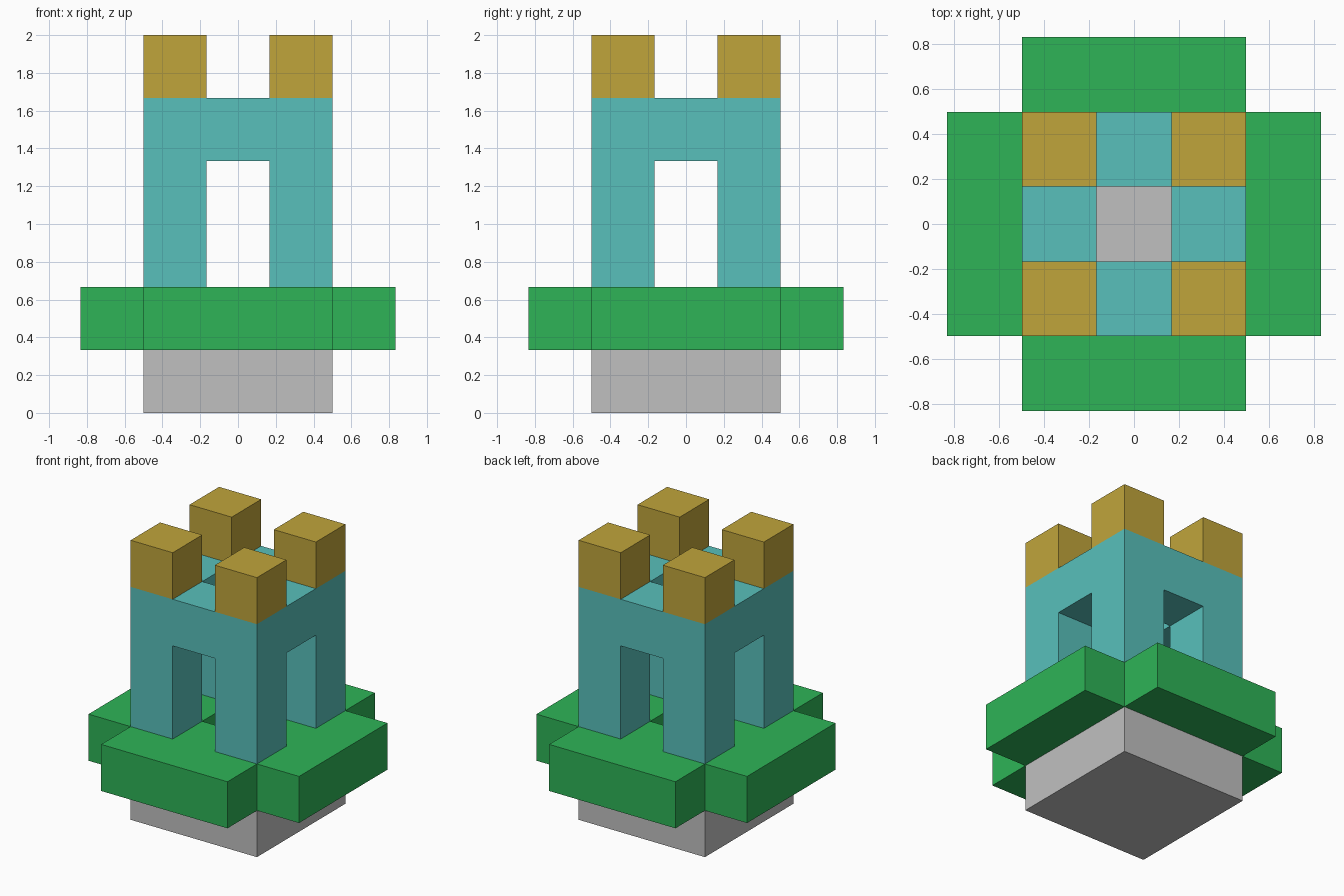
import bpy
import bmesh
from mathutils import Vector
from itertools import product

U = 1 / 3  # edge length of one building block

cube = bpy.data.objects.get("Cube")
if cube:
    bpy.data.objects.remove(cube, do_unlink=True)


def linear(c):
    c /= 255
    return c / 12.92 if c <= 0.04045 else ((c + 0.055) / 1.055) ** 2.4


def material(name, r, g, b):
    col = (linear(r), linear(g), linear(b), 1)
    m = bpy.data.materials.new(name)
    m.use_nodes = True
    m.diffuse_color = col
    m.node_tree.nodes["Principled BSDF"].inputs["Base Color"].default_value = col
    return m


def blocks(name, cells, mat):
    """Outer skin of a set of unit blocks given by integer (x, y, layer)."""
    cells = set(cells)
    bm = bmesh.new()
    for cell in cells:
        centre = Vector(cell) + Vector((0, 0, 0.5))
        for axis, sign in product(range(3), (-1, 1)):
            n, a = Vector(), Vector()
            n[axis], a[(axis + 1) % 3] = sign, 1
            if tuple(int(c + d) for c, d in zip(cell, n)) in cells:
                continue
            b = n.cross(a)
            mid = centre + n / 2
            corners = (-a - b, a - b, a + b, b - a)
            bm.faces.new([bm.verts.new((mid + k / 2) * U) for k in corners])
    bmesh.ops.remove_doubles(bm, verts=bm.verts, dist=0.001)
    bmesh.ops.recalc_face_normals(bm, faces=bm.faces)
    mesh = bpy.data.meshes.new(name)
    bm.to_mesh(mesh)
    bm.free()
    mesh.materials.append(mat)
    obj = bpy.data.objects.new(name, mesh)
    bpy.context.collection.objects.link(obj)


gray = material("stone gray", 192, 192, 192)
green = material("leaf green", 46, 180, 87)
teal = material("teal", 88, 192, 187)
gold = material("gold", 192, 165, 59)

square = list(product((-1, 0, 1), repeat=2))
ring = [c for c in square if c != (0, 0)]
corners = [c for c in square if c[0] and c[1]]
# Wide platform: square with an arm on each side, open in the middle
platform = [(x, y) for x, y in product(range(-2, 3), repeat=2)
            if abs(x) + abs(y) < 4 and (x, y) != (0, 0)]

# Base slab and platform
blocks("base", [(x, y, 0) for x, y in square], gray)
blocks("platform", [(x, y, 1) for x, y in platform], green)

# Tower: four legs carrying a ring of beams
legs = [(x, y, z) for x, y in corners for z in (2, 3)]
blocks("tower", legs + [(x, y, 4) for x, y in ring], teal)

# Corner battlements
for x, y in corners:
    side = "left" if x > 0 else "right"
    end = "back" if y > 0 else "front"
    blocks(f"battlement_{end}_{side}", [(x, y, 5)], gold)
